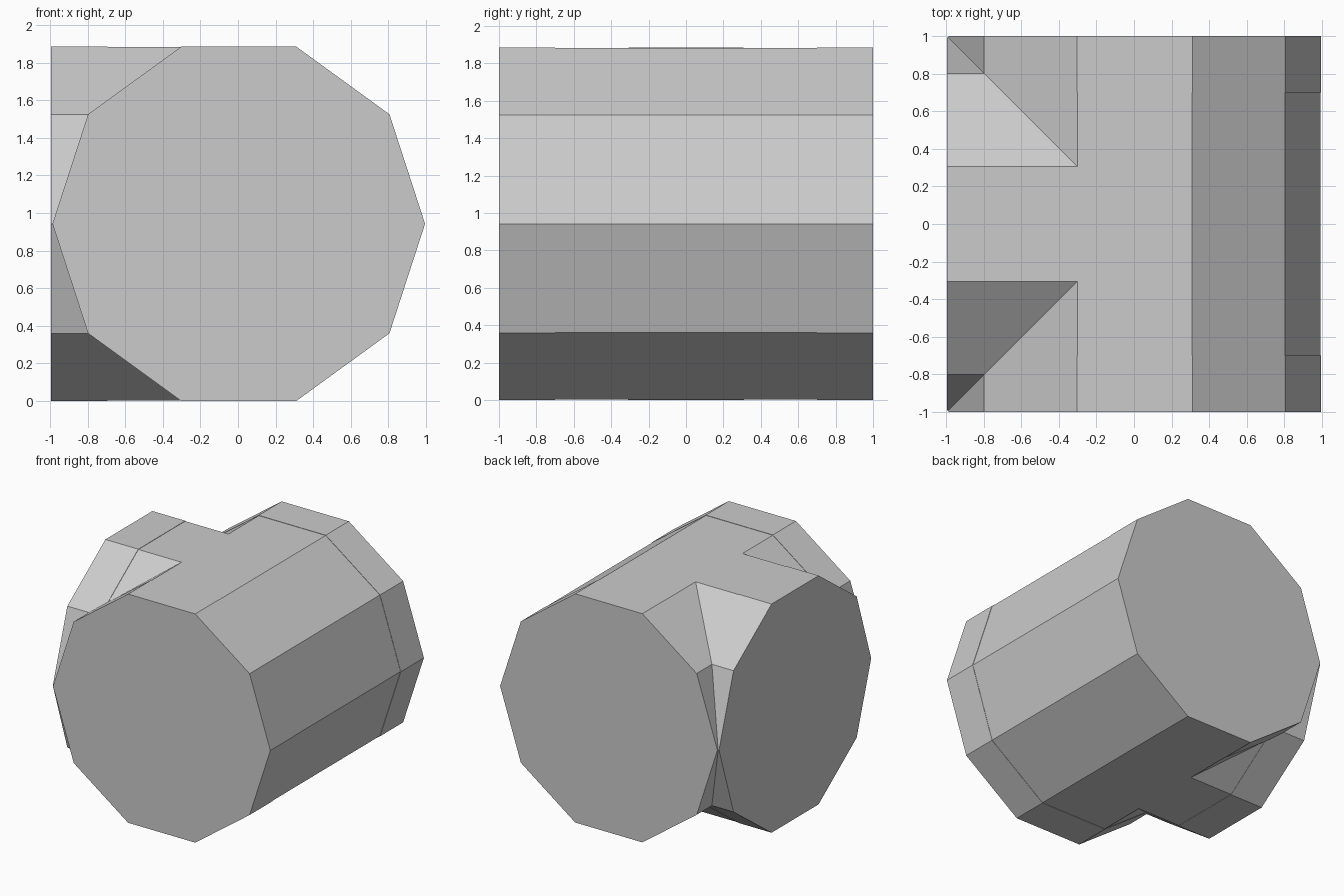
import bpy
import math
from mathutils import Matrix

if "Cube" in bpy.data.objects:
    bpy.data.objects.remove(bpy.data.objects["Cube"])

SIDES = 10
R_RIM = 0.991      # end collars, a hair wider than the pipe
R_PIPE = 0.988
CX = 0.004         # axis of the main run
CZ = R_RIM * math.sin(math.radians(72))
END = 1.0
COLLAR = 0.3
LEFT = -0.995


def prism(name, radius, start, end, axis):
    """Ten-sided capped prism along x or y, with side corners level with the axis."""
    bpy.ops.mesh.primitive_cylinder_add(vertices=SIDES, radius=radius, depth=end - start)
    ob = bpy.context.object
    ob.name = name
    mid = (start + end) / 2
    if axis == 'Y':
        # put a corner on +x, then lay the prism along y
        turn = Matrix.Rotation(math.pi / 2, 4, 'X') @ Matrix.Rotation(math.pi / 2, 4, 'Z')
        loc = (CX, mid, CZ)
    else:
        # corners already on +y, lay the prism along x
        turn = Matrix.Rotation(math.pi / 2, 4, 'Y')
        loc = (mid, 0, CZ)
    ob.data.transform(Matrix.Translation(loc) @ turn)
    return ob


# Main run and side branch
prism("main_pipe", R_PIPE, -END + 0.01, END - 0.01, 'Y')
prism("branch_pipe", R_PIPE, LEFT + 0.01, CX, 'X')

# Collars on the three open ends
prism("front_collar", R_RIM, -END, -END + COLLAR, 'Y')
prism("back_collar", R_RIM, END - COLLAR, END, 'Y')
prism("branch_collar", R_RIM, LEFT, LEFT + COLLAR, 'X')

# Ground and centre check: all parts sit at world origin with the mesh in place
for ob in bpy.context.scene.objects:
    ob.location = (0, 0, 0)
